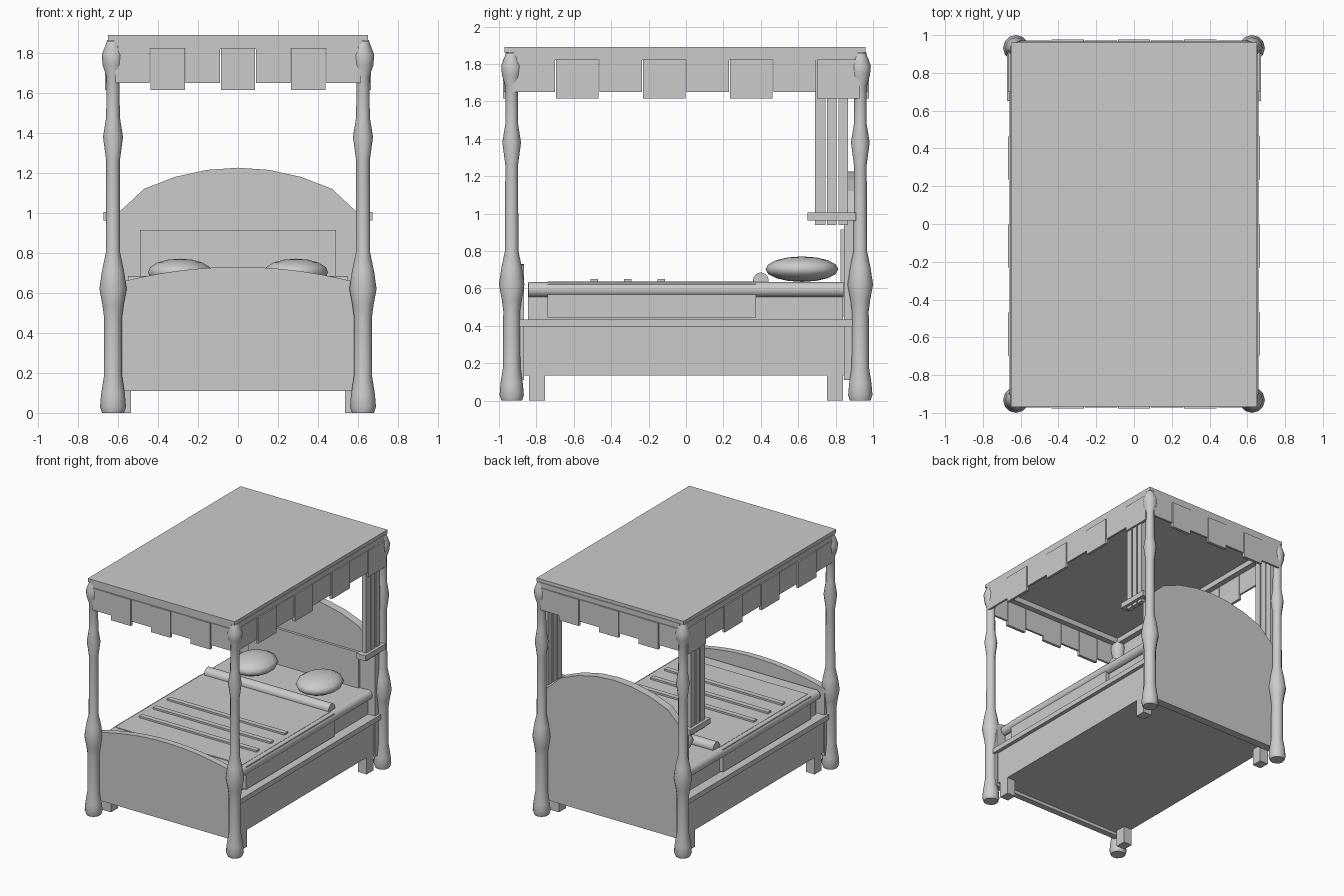
import bpy, bmesh, math

if "Cube" in bpy.data.objects:
    bpy.data.objects.remove(bpy.data.objects["Cube"])


def make(name, bm, smooth=None):
    bmesh.ops.recalc_face_normals(bm, faces=bm.faces)
    me = bpy.data.meshes.new(name)
    bm.to_mesh(me)
    bm.free()
    ob = bpy.data.objects.new(name, me)
    bpy.context.collection.objects.link(ob)
    if smooth:
        bpy.ops.object.select_all(action='DESELECT')
        ob.select_set(True)
        bpy.context.view_layer.objects.active = ob
        bpy.ops.object.shade_smooth_by_angle(angle=math.radians(smooth))
    return ob


def box(name, x0, x1, y0, y1, z0, z1):
    bm = bmesh.new()
    bmesh.ops.create_cube(bm, size=1)
    for v in bm.verts:
        v.co = ((x0 + x1) / 2 + v.co.x * (x1 - x0),
                (y0 + y1) / 2 + v.co.y * (y1 - y0),
                (z0 + z1) / 2 + v.co.z * (z1 - z0))
    return make(name, bm)


def side_box(name, s, x0, x1, *rest):
    a, b = sorted((s * x0, s * x1))
    return box(name, a, b, *rest)


def lathe(name, profile, x, y, n=12):
    bm = bmesh.new()
    rings = [[bm.verts.new((x + r * math.cos(2 * math.pi * i / n),
                            y + r * math.sin(2 * math.pi * i / n), z))
              for i in range(n)] for r, z in profile]
    for a, b in zip(rings, rings[1:]):
        for i in range(n):
            bm.faces.new((a[i], a[(i + 1) % n], b[(i + 1) % n], b[i]))
    bm.faces.new(rings[0])
    bm.faces.new(rings[-1])
    return make(name, bm, 40)


def arched_board(name, half, y0, y1, z0):
    # half: (x, z) points of the arch from centre to the right end
    top = [(-x, z) for x, z in reversed(half[1:])] + half
    outline = top + [(half[-1][0], z0), (-half[-1][0], z0)]
    bm = bmesh.new()
    f = bm.faces.new([bm.verts.new((x, y0, z)) for x, z in outline])
    ext = bmesh.ops.extrude_face_region(bm, geom=[f])['geom']
    bmesh.ops.translate(bm, vec=(0, y1 - y0, 0),
                        verts=[v for v in ext if isinstance(v, bmesh.types.BMVert)])
    return make(name, bm)


def roll(name, center, r, length, axis, n=16):
    bpy.ops.mesh.primitive_cylinder_add(
        vertices=n, radius=r, depth=length, location=center,
        rotation=(0, math.pi / 2, 0) if axis == 'x' else (math.pi / 2, 0, 0))
    bpy.context.object.name = name
    bpy.ops.object.shade_smooth_by_angle(angle=math.radians(40))


# turned corner posts
post = [(.055, 0), (.065, .03), (.06, .09), (.046, .18), (.045, .48), (.053, .54),
        (.068, .62), (.055, .71), (.036, .80), (.034, 1.26), (.05, 1.38),
        (.034, 1.48), (.033, 1.68), (.052, 1.74), (.056, 1.79), (.03, 1.86)]
for sx in (-1, 1):
    for sy in (-1, 1):
        lathe("corner_post", post, sx * .625, sy * .932)
        # square inner feet
        ys = sorted((sy * .755, sy * .84))
        side_box("foot_block", sx, .535, .61, *ys, 0, .14)

# headboard, footboard and inset panel
arched_board("headboard", [(0, 1.226), (.155, 1.215), (.315, 1.18), (.47, 1.12), (.62, .98)],
             .845, .91, .11)
arched_board("footboard", [(x * .0775, .73 - .085 * (x / 8) ** 2) for x in range(9)],
             -.915, -.865, .11)
box("headboard_panel", -.49, .49, .825, .85, .45, .915)

# base, ledge, mattress, blanket
box("bed_base", -.61, .61, -.89, .89, .135, .40)
box("base_ledge", -.64, .64, -.895, .895, .395, .435)
box("mattress", -.56, .56, -.845, .84, .43, .63)
box("blanket", -.56, .56, -.74, .375, .60, .636)
for s in (-1, 1):
    roll("mattress_edge_roll", (s * .56, 0, .594), .04, 1.685, 'y')
    side_box("blanket_side", s, .55, .59, -.74, .375, .445, .625)
for y in (-.49, -.312, -.132):
    box("blanket_fold", -.52, .52, y - .02, y + .02, .625, .65)
roll("bolster", (0, .40, .643), .042, 1.1, 'x')

# pillows
for s in (-1, 1):
    bm = bmesh.new()
    bmesh.ops.create_uvsphere(bm, u_segments=14, v_segments=8, radius=1)
    for v in bm.verts:
        v.co = (s * .29 + v.co.x * .165, .62 + v.co.y * .195, .703 + v.co.z * .068)
    make("pillow", bm, 60)

# canopy top and frame rails
box("canopy_top", -.65, .65, -.97, .96, 1.862, 1.89)
for s in (-1, 1):
    side_box("canopy_side_rail", s, .60, .655, -.92, .92, 1.82, 1.864)
    ys = sorted((s * .91, s * .965))
    box("canopy_end_rail", -.62, .62, *ys, 1.82, 1.864)

# hanging valance panels, alternately long and short
for s in (-1, 1):
    for i in range(7):
        d = i % 2
        x = -.615 + i * 1.23 / 7
        ys = sorted((s * .955, s * (.972 + .006 * d)))
        box("end_valance", x + .002, x + 1.23 / 7 - .002, *ys, 1.615 if d else 1.65, 1.825)
    for i in range(8):
        d = i % 2
        y = -.93 + i * .2325
        side_box("side_valance", s, .645, .66 + .006 * d, y + .002, y + .23,
                 1.615 if d else 1.65, 1.825)

# gathered curtains with tie bands
for s in (-1, 1):
    for y0, y1 in ((.69, .745), (.755, .805), (.815, .865)):
        side_box("curtain_fold", s, .615, .65, y0, y1, .94, 1.83)
    side_box("curtain_tie", s, .595, .673, .65, .908, .962, 1.005)
